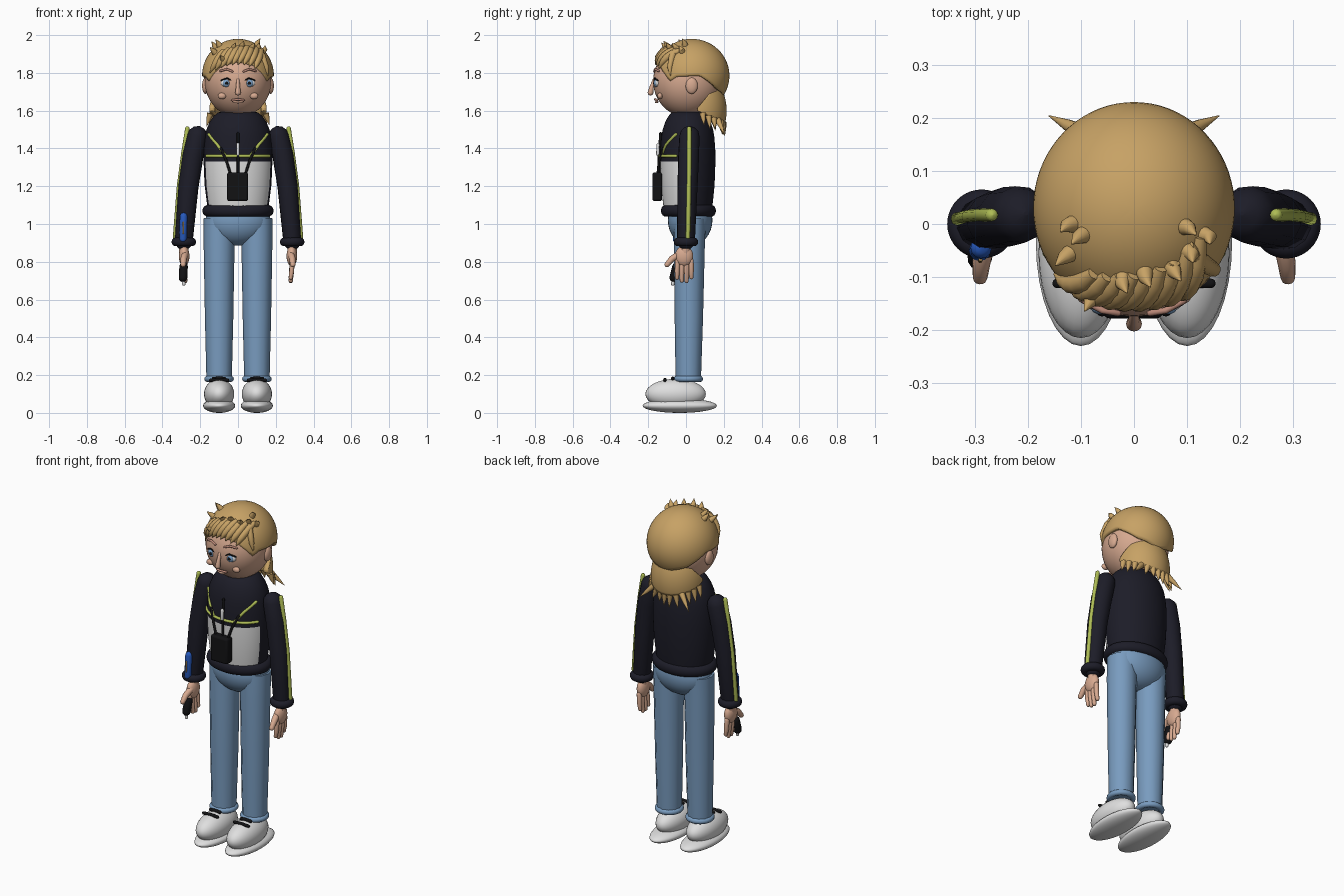
import bpy, bmesh, math, random
from mathutils import Vector

random.seed(4)
if "Cube" in bpy.data.objects:
    bpy.data.objects.remove(bpy.data.objects["Cube"])


def material(name, *rgb):
    m = bpy.data.materials.new(name)
    m.use_nodes = True
    m.diffuse_color = (*rgb, 1)
    m.node_tree.nodes["Principled BSDF"].inputs["Base Color"].default_value = (*rgb, 1)
    return m


SKIN = material("skin", .68, .40, .28)
HAIR = material("blond_hair", .57, .36, .13)
NAVY = material("dark_navy", .012, .012, .021)
DENIM = material("denim_blue", .19, .33, .52)
WHITE = material("soft_white", .74, .74, .74)
LIME = material("lime_trim", .42, .5, .09)
BLUE = material("bright_blue", .02, .1, .5)
BLACK = material("black", .006, .006, .007)
LIP = material("lip_rose", .5, .25, .19)
IRIS = material("iris_blue", .2, .36, .58)


def finish(ob, name, mat, angle=50):
    ob.name = name
    if mat:
        ob.data.materials.append(mat)
    bpy.ops.object.select_all(action='DESELECT')
    ob.select_set(True)
    bpy.context.view_layer.objects.active = ob
    bpy.ops.object.shade_smooth_by_angle(angle=math.radians(angle))
    return ob


def ball(name, loc, size, mat, rot=(0, 0, 0), seg=32):
    bpy.ops.mesh.primitive_uv_sphere_add(segments=seg, ring_count=seg // 2, location=loc, rotation=rot)
    bpy.context.object.scale = size
    return finish(bpy.context.object, name, mat)


def ring(name, loc, major, minor, mat, sy=1):
    bpy.ops.mesh.primitive_torus_add(location=loc, major_radius=major, minor_radius=minor,
                                     major_segments=40, minor_segments=14)
    bpy.context.object.scale.y = sy
    return finish(bpy.context.object, name, mat)


def tube(name, points, radii, mat, rounded=True):
    """Swept round bar with a radius per point and domed ends."""
    pts = [Vector(p) for p in points]
    if not isinstance(radii, (list, tuple)):
        radii = [radii] * len(pts)
    path = list(zip(pts, radii))
    if rounded:
        for end, inner in ((0, 1), (-1, -2)):
            d = (pts[end] - pts[inner]).normalized()
            dome = [(pts[end] + d * radii[end] * math.sin(a), radii[end] * math.cos(a)) for a in (.5, 1, 1.5)]
            path = dome[::-1] + path if end == 0 else path + dome
    cu = bpy.data.curves.new(name, 'CURVE')
    cu.dimensions, cu.bevel_depth, cu.bevel_resolution, cu.use_fill_caps = '3D', 1, 4, True
    sp = cu.splines.new('POLY')
    sp.points.add(len(path) - 1)
    for q, (p, r) in zip(sp.points, path):
        q.co, q.radius = (*p, 1), r
    ob = bpy.data.objects.new(name, cu)
    bpy.context.collection.objects.link(ob)
    bpy.ops.object.select_all(action='DESELECT')
    ob.select_set(True)
    bpy.context.view_layer.objects.active = ob
    bpy.ops.object.convert(target='MESH')
    return finish(bpy.context.object, name, mat)


def sheet(name, fn, nu, nv, mat, thick=0):
    """Surface from fn(u, v), both running 0 to 1."""
    bm = bmesh.new()
    rows = [[bm.verts.new(fn(i / nu, j / nv)) for i in range(nu + 1)] for j in range(nv + 1)]
    for a, b in zip(rows, rows[1:]):
        for i in range(nu):
            bm.faces.new((a[i], a[i + 1], b[i + 1], b[i]))
    bmesh.ops.remove_doubles(bm, verts=bm.verts, dist=1e-5)
    bmesh.ops.recalc_face_normals(bm, faces=bm.faces)
    me = bpy.data.meshes.new(name)
    bm.to_mesh(me)
    bm.free()
    ob = bpy.data.objects.new(name, me)
    bpy.context.collection.objects.link(ob)
    if thick:
        mod = ob.modifiers.new("thickness", 'SOLIDIFY')
        mod.thickness = thick
        mod.offset = -1
    return finish(ob, name, mat)


def lerp(table, t):
    for (a, p), (b, q) in zip(table, table[1:]):
        if t <= b:
            return p + (q - p) * max(0, t - a) / (b - a)
    return table[-1][1]


# Jacket body with a pale front panel
PROFILE = [(1.05, .155), (1.12, .166), (1.2, .176), (1.27, .18), (1.33, .182), (1.4, .181), (1.46, .175),
           (1.5, .167), (1.54, .15), (1.57, .13), (1.59, .107), (1.605, .05), (1.606, 0)]


def torso_point(u, v):
    z, r = PROFILE[round(v * (len(PROFILE) - 1))]
    a = u * math.tau
    return r * math.cos(a), .01 + .8 * r * math.sin(a), z


def on_chest(x, z, lift=.003):
    return x, .01 - .8 * math.sqrt(max(0, lerp(PROFILE, z) ** 2 - x * x)) - lift, z


torso = sheet("jacket_body", torso_point, 56, len(PROFILE) - 1, NAVY)
torso.data.materials.append(WHITE)
for f in torso.data.polygons:
    if f.center.z < 1.33 and f.center.y < -.035:
        f.material_index = 1
ring("jacket_hem", (0, .013, 1.07), .158, .031, NAVY, .77)
tube("chest_stripe", [on_chest(.165 * (i / 8 - 1), 1.36) for i in range(17)], .008, LIME)

# Chest pouch, straps and zip
bpy.ops.mesh.primitive_cube_add(size=1, location=(-.002, -.152, 1.197))
pouch = bpy.context.object
pouch.scale = (.112, .052, .152)
bpy.ops.object.transform_apply(location=False, rotation=False, scale=True)
bev = pouch.modifiers.new("round", 'BEVEL')
bev.width, bev.segments = .012, 3
finish(pouch, "chest_pouch", BLACK)
tube("zip_cord", [on_chest(0, z, .008) for z in (1.26, 1.36, 1.48)], .007, BLACK)
tube("zip_pull", [on_chest(0, z, .014) for z in (1.37, 1.42)], .009, WHITE)

# Pelvis and paired parts
ball("hips", (0, .022, 1.02), (.172, .118, .135), DENIM)
for side, s in (("left", 1), ("right", -1)):
    tube(side + "_chest_chevron", [on_chest(s * x, z) for x, z in ((.155, 1.475), (.11, 1.42), (.065, 1.36))],
         .008, LIME)
    tube(side + "_pouch_strap", [on_chest(s * .09, 1.4, .006), (s * .06, -.143, 1.33), (s * .038, -.15, 1.26)],
         .007, BLACK)
    # Leg and shoe
    tube(side + "_leg", [(s * .1, .022, 1.03), (s * .1, .018, .9), (s * .1, .015, .5), (s * .1, .012, .17)],
         [.083, .082, .075, .067], DENIM, False)
    ring(side + "_trouser_cuff", (s * .1, .012, .18), .062, .016, DENIM)
    ball(side + "_shoe_upper", (s * .1, -.055, .1), (.08, .16, .08), WHITE)
    ball(side + "_shoe_sole", (s * .1, -.033, .038), (.085, .197, .038), WHITE)
    for w, y, z in ((.045, -.112, .176), (.03, -.07, .184)):
        tube(side + "_shoe_lace", [(s * .1 - w, y, z - .003), (s * .1, y, z), (s * .1 + w, y, z - .003)], .009, BLACK)
    # Sleeve, trim and cuff
    tube(side + "_sleeve", [(s * .215, .018, 1.465), (s * .238, .014, 1.36), (s * .262, .008, 1.2),
                            (s * .287, 0, .91)], [.054, .056, .054, .048], NAVY)
    tube(side + "_sleeve_stripe", [(s * .268, .017, 1.505), (s * .288, .017, 1.38), (s * .312, .015, 1.2),
                                   (s * .333, .01, .93)], .012, LIME)
    ring(side + "_sleeve_cuff", (s * .287, 0, .905), .042, .023, NAVY)
    # Hand
    tube(side + "_wrist", [(s * .287, 0, .91), (s * .286, -.005, .84)], .026, SKIN)
    ball(side + "_palm", (s * .285, -.01, .83), (.028, .048, .055), SKIN)
    for i, tip in enumerate((.715, .7, .698, .718)):
        y = -.045 + i * .024
        tube(side + "_finger", [(s * .286, y, .805), (s * .284, y * 1.05, .75), (s * .279, y * 1.05, tip)],
             [.014, .013, .011], SKIN)
    tube(side + "_thumb", [(s * .28, -.035, .84), (s * .288, -.075, .815), (s * .29, -.1, .785)],
         [.018, .017, .014], SKIN)
    # Face halves
    ball(side + "_ear", (s * .172, .03, 1.732), (.018, .032, .043), SKIN)
    ball(side + "_eye_white", (s * .06, -.148, 1.747), (.031, .018, .023), WHITE)
    ball(side + "_iris", (s * .06, -.158, 1.746), (.021, .013, .021), IRIS)
    ball(side + "_pupil", (s * .06, -.168, 1.746), (.009, .006, .009), BLACK)
    tube(side + "_eyelid_line", [(s * .03, -.166, 1.757), (s * .058, -.166, 1.773), (s * .09, -.15, 1.76)],
         .004, BLACK)
    tube(side + "_eyebrow", [(s * .03, -.168, 1.808), (s * .06, -.163, 1.82), (s * .093, -.145, 1.81)],
         .006, LIP)
    ball(side + "_cheek", (s * .085, -.138, 1.678), (.022, .014, .017), SKIN)

# Gadget strapped to the right forearm and handheld in the right hand
tube("forearm_device", [(-.288, -.045, 1.04), (-.291, -.05, .92)], .02, BLUE)
tube("forearm_device_line", [(-.289, -.067, 1.01), (-.29, -.07, .95)], .004, HAIR)
tube("handheld", [(-.288, -.05, .775), (-.291, -.065, .715)], .023, BLACK)
tube("handheld_tip", [(-.291, -.067, .71), (-.287, -.07, .682)], .009, WHITE)

# Head, nose and mouth
ball("head", (0, .01, 1.757), (.176, .184, .192), SKIN, seg=48)
tube("nose", [(0, -.168, 1.765), (0, -.182, 1.725), (0, -.188, 1.695)], [.008, .011, .015], SKIN)
tube("upper_lip", [(-.03, -.153, 1.655), (0, -.163, 1.66), (.03, -.153, 1.655)], .006, LIP)
tube("lower_lip", [(-.022, -.152, 1.647), (0, -.159, 1.645), (.022, -.152, 1.647)], .006, SKIN)

# Hair cap: hairline height by angle from the front
CAP = Vector((0, .03, 1.785))
CAP_R = Vector((.19, .2, .195))
HAIRLINE = [(0, 1.86), (.5, 1.84), (.8, 1.79), (.95, 1.755), (1.15, 1.78), (1.8, 1.785), (2.4, 1.71), (3.15, 1.67)]


def cap_point(u, v):
    a = (u * 2 - 1) * math.pi
    low = math.asin((lerp(HAIRLINE, abs(a)) - CAP.z) / CAP_R.z)
    e = math.pi / 2 + (low - math.pi / 2) * v
    return (CAP.x + CAP_R.x * math.cos(e) * math.sin(a), CAP.y - CAP_R.y * math.cos(e) * math.cos(a),
            CAP.z + CAP_R.z * math.sin(e))


sheet("hair_cap", cap_point, 72, 20, HAIR, .02)


# Hair hanging over the nape, with a jagged lower edge
def nape_point(u, v):
    a = (u - .5) * math.pi
    c = math.cos(a)
    low, high = 1.6 - .07 * c, 1.615 + .165 * c
    z = low + (high - low) * v
    k = math.sqrt(max(0, 1 - ((z - 1.6) / .21) ** 2))
    return .152 * k * math.sin(a), .06 + .155 * k * c, z


sheet("nape_hair", nape_point, 40, 12, HAIR, .03)
for i in range(13):
    u = .08 + .84 * i / 12
    p = Vector(nape_point(u, .03)) - Vector((0, .01, 0))
    corner = i in (3, 9)
    out = .07 if corner else .02
    x = math.copysign(out, u - .5) if abs(u - .5) > .1 else 0
    tip = p + Vector((x, .035 if corner else .008, -.075 if corner else random.uniform(-.075, -.05)))
    tube("nape_spike", [p, p.lerp(tip, .5), tip], [.017, .011, .001], HAIR, False)


# Fringe locks swept across the forehead, and loose tufts above them
def on_cap(x, z, lift):
    k = 1 - (x / CAP_R.x) ** 2 - ((z - CAP.z) / CAP_R.z) ** 2
    return x, CAP.y - CAP_R.y * math.sqrt(max(0, k)) - lift, z


for i in range(9):
    t = i / 8
    x0, x1 = -.075 + .2 * t, -.15 + .24 * t
    z0, z1 = 1.92 + .02 * math.sin(t * 3), 1.8 + .045 * math.sin(t * 2.6)
    path = [on_cap(x0 + (x1 - x0) * k / 5, z0 + (z1 - z0) * k / 5, .002) for k in range(6)]
    tube("fringe_lock", path, [.012, .019, .02, .018, .012, .002], HAIR, False)
tube("side_lock", [on_cap(x, z, .002) for x, z in ((.1, 1.935), (.128, 1.89), (.15, 1.83), (.158, 1.785))],
     [.014, .018, .014, .002], HAIR, False)
for x, y in ((-.115, 0), (-.095, -.02), (-.12, -.055), (-.075, -.13), (-.02, -.1), (.02, -.09),
             (.07, -.08), (.095, -.005), (.13, -.02), (.1, -.05)):
    k = 1 - (x / CAP_R.x) ** 2 - ((y - CAP.y) / CAP_R.y) ** 2
    p = Vector((x, y, CAP.z + CAP_R.z * math.sqrt(k) - .006))
    n = (p - CAP).normalized()
    tip = p + n * .03 + Vector((random.uniform(-.012, .012), -.01, .012))
    tube("loose_tuft", [p, p + n * .02, tip], [.017, .013, .001], HAIR, False)
